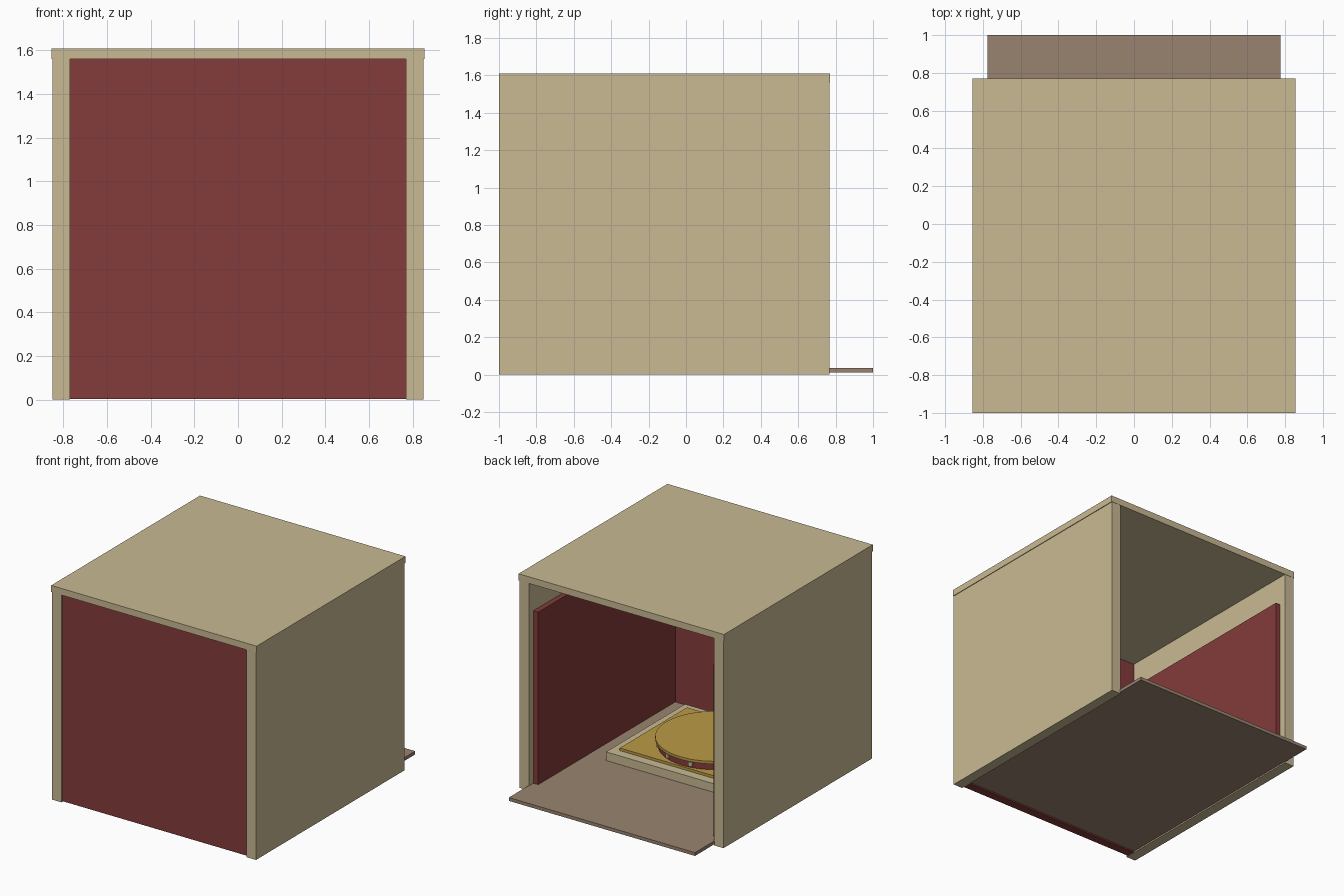
import bpy
from math import cos, sin, radians

if "Cube" in bpy.data.objects:
    bpy.data.objects.remove(bpy.data.objects["Cube"], do_unlink=True)


def material(name, rgb):
    # display values to linear
    lin = [((c / 255 + 0.055) / 1.055) ** 2.4 for c in rgb] + [1.0]
    m = bpy.data.materials.new(name)
    m.use_nodes = True
    m.diffuse_color = lin
    m.node_tree.nodes["Principled BSDF"].inputs["Base Color"].default_value = lin
    return m


tan = material("sand plaster", (201, 186, 148))
red = material("deep red", (132, 59, 59))
brown = material("brown floor", (153, 132, 112))
gold = material("gold", (188, 155, 69))


def box(name, mat, x, y, z):
    """Box from (min, max) ranges on each axis."""
    ranges = (x, y, z)
    bpy.ops.mesh.primitive_cube_add(size=1, location=[(a + b) / 2 for a, b in ranges])
    o = bpy.context.object
    o.name = name
    o.scale = [b - a for a, b in ranges]
    bpy.ops.object.transform_apply(location=False, rotation=False, scale=True)
    o.data.materials.append(mat)
    return o


def disc(name, mat, radius, z0, z1):
    bpy.ops.mesh.primitive_cylinder_add(vertices=64, radius=radius, depth=z1 - z0,
                                        location=(0, CY, (z0 + z1) / 2))
    o = bpy.context.object
    o.name = name
    o.data.materials.append(mat)
    bpy.ops.object.shade_smooth_by_angle()
    return o


CY = -0.34  # dais centre

# Shell: roof, side walls with red hangings, front panel, floor
box("roof", tan, (-0.855, 0.855), (-1, 0.77), (1.56, 1.61))
for side, s in (("left", 1), ("right", -1)):
    box(side + "_wall", tan, sorted((s * 0.77, s * 0.85)), (-1, 0.768), (0, 1.56))
    box(side + "_inner_panel", red, sorted((s * 0.73, s * 0.772)), (-0.92, 0.715), (0.025, 1.333))
box("front_panel", red, (-0.77, 0.77), (-0.985, -0.92), (0.003, 1.56))
box("floor", brown, (-0.775, 0.775), (-0.915, 1.0), (0.01, 0.035))

# Stepped dais with a round top
box("dais_base", tan, (-0.575, 0.575), (CY - 0.47, CY + 0.47), (0.035, 0.1))
box("dais_plate", gold, (-0.51, 0.51), (CY - 0.4, CY + 0.4), (0.1, 0.12))
disc("dais_drum", red, 0.385, 0.12, 0.172)
disc("dais_top", gold, 0.405, 0.172, 0.192)

# Small studs around the drum
for i in range(12):
    a = radians(10 + 30 * i)
    stud = box(f"drum_stud_{i + 1}", tan, (-0.012, 0.012), (-0.015, 0.015), (0.132, 0.162))
    stud.location.x = 0.385 * cos(a)
    stud.location.y = CY + 0.385 * sin(a)
    stud.rotation_euler.z = a
